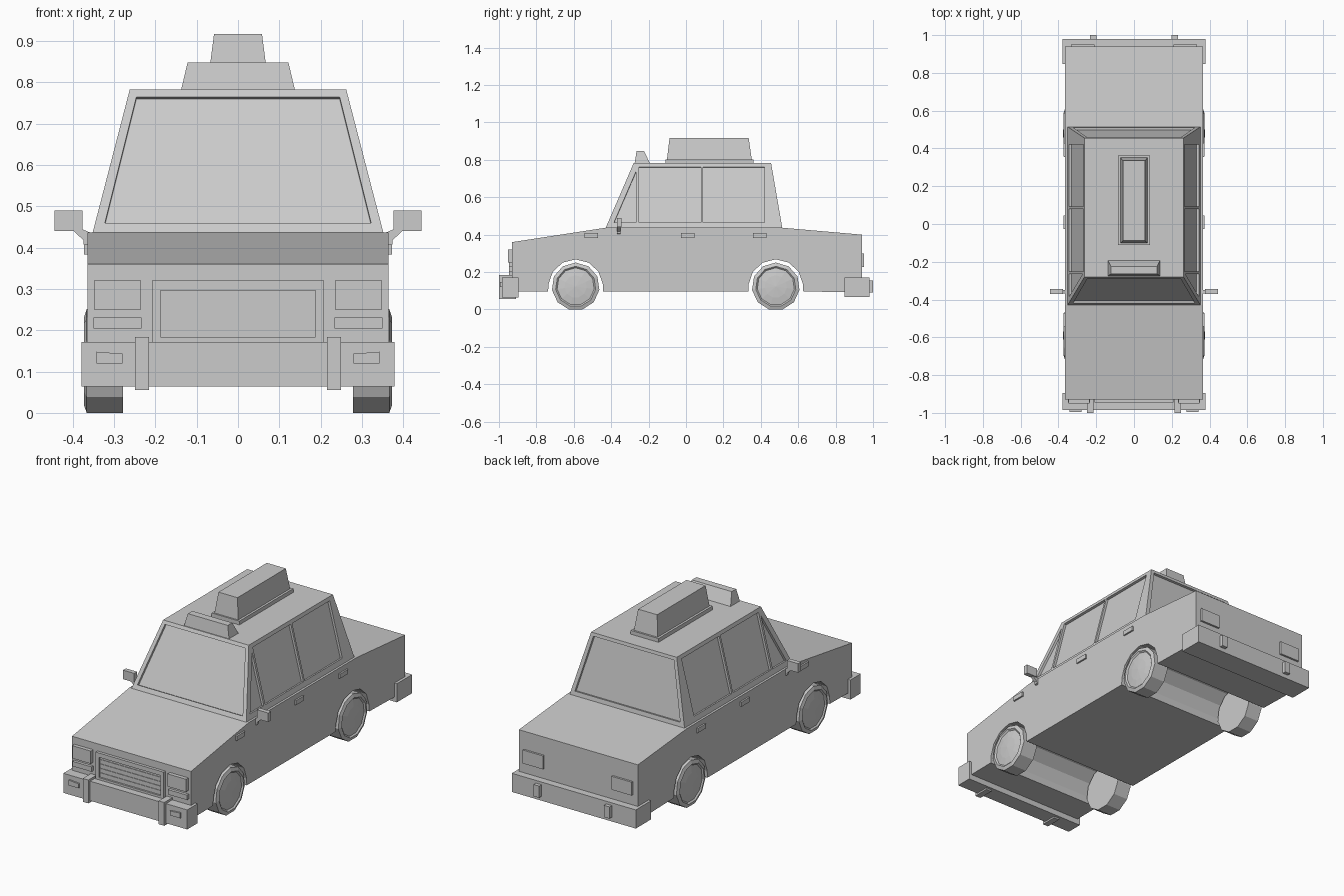
import bpy, bmesh, math
from mathutils import Vector

if "Cube" in bpy.data.objects:
    bpy.data.objects.remove(bpy.data.objects["Cube"])


def finish(name, bm):
    bmesh.ops.recalc_face_normals(bm, faces=bm.faces[:])
    me = bpy.data.meshes.new(name)
    bm.to_mesh(me)
    bm.free()
    ob = bpy.data.objects.new(name, me)
    bpy.context.collection.objects.link(ob)
    return ob


def loft(bm, a, b):
    """Solid between two matching outlines."""
    va = [bm.verts.new(p) for p in a]
    vb = [bm.verts.new(p) for p in b]
    n = len(va)
    bm.faces.new(va)
    bm.faces.new(vb[::-1])
    for i in range(n):
        j = (i + 1) % n
        bm.faces.new((va[i], vb[i], vb[j], va[j]))


def rect(x0, x1, y0, y1, z):
    return [(x0, y0, z), (x1, y0, z), (x1, y1, z), (x0, y1, z)]


def frustum(name, bottom, top):
    bm = bmesh.new()
    loft(bm, rect(*bottom), rect(*top))
    return finish(name, bm)


def box(name, x0, x1, y0, y1, z0, z1):
    return frustum(name, (x0, x1, y0, y1, z0), (x0, x1, y0, y1, z1))


def sided(name, x0, x1, y0, y1, z0, z1):
    """Pair of boxes mirrored across x = 0."""
    box(name + "_right", x0, x1, y0, y1, z0, z1)
    box(name + "_left", -x1, -x0, y0, y1, z0, z1)


def cut(target, cutter):
    """Boolean difference, baked into the mesh."""
    mod = target.modifiers.new("cut", 'BOOLEAN')
    mod.operation = 'DIFFERENCE'
    mod.solver = 'EXACT'
    mod.object = cutter
    cutter.hide_render = True
    dg = bpy.context.evaluated_depsgraph_get()
    target_mesh = bpy.data.meshes.new_from_object(target.evaluated_get(dg))
    target.modifiers.clear()
    target.data = target_mesh
    bpy.data.objects.remove(cutter)


# Lower body: side profile with wheel arches, extruded across
def arch(cy):
    r = 0.146
    top = [(cy + r * math.cos(a), 0.122 + r * math.sin(a))
           for a in (math.pi * (1 - k / 6) + (k - 3) * 0.03 for k in range(7))]
    return [(cy - 0.147, 0.097)] + top + [(cy + 0.147, 0.097)]


profile = ([(-0.93, 0.095)] + arch(-0.59) + arch(0.48) +
           [(0.94, 0.09), (0.94, 0.4), (0.515, 0.437), (-0.43, 0.437), (-0.93, 0.36)])
bm = bmesh.new()
loft(bm, [(-0.364, y, z) for y, z in profile], [(0.364, y, z) for y, z in profile])
finish("body", bm)

# Cabin with recessed windows
Z0, H = 0.435, 0.347
cabin = frustum("cabin", (-0.352, 0.352, -0.43, 0.515, Z0), (-0.262, 0.262, -0.28, 0.455, Z0 + H))


def window(bm, pts, normal, depth=0.013):
    n = Vector(normal).normalized()
    loft(bm, [Vector(p) - n * depth for p in pts], [Vector(p) + n * 0.02 for p in pts])


def slope(a, b, z):
    return a + (b - a) * (z - Z0) / H


bm = bmesh.new()
screen = [(-0.322, 0.46), (0.322, 0.46), (0.246, 0.764), (-0.246, 0.764)]
window(bm, [(x, slope(-0.43, -0.28, z), z) for x, z in screen], (0, -H, 0.15))
window(bm, [(x, slope(0.515, 0.455, z), z) for x, z in screen], (0, H, 0.06))
panes = [[(0.092, 0.465), (0.42, 0.465), (0.42, 0.762), (0.092, 0.762)],
         [(-0.252, 0.465), (0.08, 0.465), (0.08, 0.762), (-0.252, 0.762)],
         [(-0.385, 0.465), (-0.266, 0.465), (-0.266, 0.74)]]
for s in (1, -1):
    for pane in panes:
        window(bm, [(s * slope(0.352, 0.262, z), y, z) for y, z in pane], (s * H, 0, 0.09))
cut(cabin, finish("window_cutter", bm))

# Roof signs
box("roof_sign_base", -0.085, 0.085, -0.11, 0.362, 0.78, 0.803)
frustum("roof_sign", (-0.073, 0.073, -0.102, 0.352, 0.8), (-0.058, 0.058, -0.088, 0.335, 0.917))
frustum("front_sign", (-0.138, 0.138, -0.275, -0.192, 0.78), (-0.122, 0.122, -0.264, -0.225, 0.848))

# Bumpers with uprights and fog lights
box("front_bumper", -0.379, 0.379, -0.985, -0.895, 0.064, 0.172)
box("rear_bumper", -0.379, 0.379, 0.847, 0.98, 0.067, 0.17)
sided("front_bumper_upright", 0.215, 0.249, -1.0, -0.91, 0.055, 0.184)
sided("rear_bumper_upright", 0.198, 0.232, 0.97, 1.0, 0.09, 0.155)
fog = [(0.279, 0.119), (0.342, 0.119), (0.342, 0.148), (0.279, 0.143)]
for s, side in ((1, "right"), (-1, "left")):
    bm = bmesh.new()
    loft(bm, [(s * x, -0.98, z) for x, z in fog], [(s * x, -0.994, z) for x, z in fog])
    finish("fog_light_" + side, bm)

# Lights
sided("headlight", 0.235, 0.348, -0.951, -0.92, 0.25, 0.32)
sided("indicator", 0.234, 0.35, -0.946, -0.92, 0.204, 0.231)
sided("tail_light", 0.21, 0.333, 0.93, 0.951, 0.226, 0.3)

# Grille: frame with recess and slats
grille = box("grille_frame", -0.208, 0.208, -0.946, -0.92, 0.165, 0.32)
cut(grille, box("grille_cutter", -0.188, 0.188, -0.97, -0.936, 0.184, 0.296))
for i in range(4):
    z = 0.206 + i * 0.0245
    box(f"grille_slat_{i + 1}", -0.188, 0.188, -0.939, -0.93, z - 0.003, z + 0.003)

# Door handles
for i, y in enumerate((-0.47, 0.046, 0.43)):
    sided(f"handle_{i + 1}", 0.355, 0.373, y - 0.072, y, 0.383, 0.408)

# Mirrors on slanted arms
sided("mirror", 0.376, 0.444, -0.37, -0.345, 0.44, 0.49)
arm = [(0.355, 0.4), (0.373, 0.405), (0.374, 0.418), (0.4, 0.442), (0.378, 0.445), (0.355, 0.435)]
for s, side in ((1, "right"), (-1, "left")):
    bm = bmesh.new()
    loft(bm, [(s * x, -0.368, z) for x, z in arm], [(s * x, -0.35, z) for x, z in arm])
    finish("mirror_arm_" + side, bm)

# Wheels: eleven-sided lathe with a shallow hub
N, R = 11, 0.128
CZ = R * math.cos(math.pi / N)
section = [(0.278, R), (0.366, R), (0.373, 0.108), (0.366, 0.1), (0.372, 0.06)]
for cy, end in ((-0.59, "front"), (0.48, "rear")):
    for s, side in ((1, "right"), (-1, "left")):
        bm = bmesh.new()
        rings = []
        for x, r in section:
            rings.append([bm.verts.new((s * x, cy + r * math.sin(2 * math.pi * k / N),
                                        CZ + r * math.cos(2 * math.pi * k / N))) for k in range(N)])
        for a, b in zip(rings, rings[1:]):
            for k in range(N):
                j = (k + 1) % N
                bm.faces.new((a[k], a[j], b[j], b[k]))
        bm.faces.new(rings[0])
        hub = bm.verts.new((s * 0.376, cy, CZ))
        for k in range(N):
            bm.faces.new((rings[-1][k], rings[-1][(k + 1) % N], hub))
        finish(f"wheel_{end}_{side}", bm)
